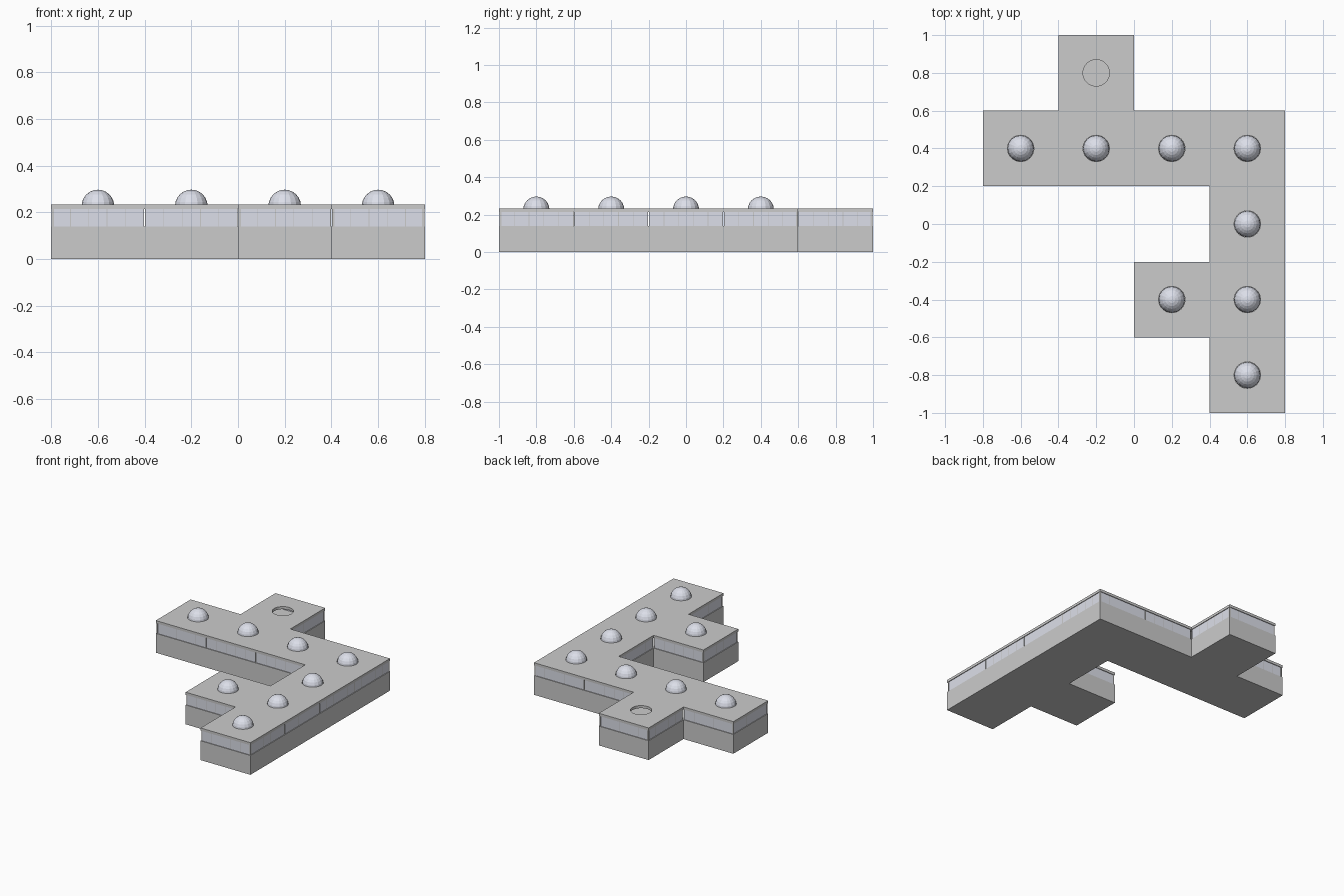
import bpy, bmesh
from math import sin, cos, pi
from mathutils import Matrix, Vector

if "Cube" in bpy.data.objects:
    bpy.data.objects.remove(bpy.data.objects["Cube"])

# Square modules on a 0.4 grid (column, row), centres at 0.4*i - 0.2 and 0.4*j
CELL = 0.4
CELLS = [(-1, 1), (0, 1), (1, 1), (2, 1), (2, 0), (1, -1), (2, -1), (2, -2), (0, 2)]
OPEN_CELL = (0, 2)
SIDES = [(1, 0), (0, 1), (-1, 0), (0, -1)]
WALL_TOP, ROOF_LOW, ROOF_TOP = 0.14, 0.214, 0.233
DOME_R, DOME_Z = 0.07, 0.227


def centre(c):
    return Vector((c[0] * CELL - 0.2, c[1] * CELL, 0))


def is_open(c, d):
    return (c[0] + d[0], c[1] + d[1]) not in CELLS


def finish(bm, name, mat=None):
    bmesh.ops.remove_doubles(bm, verts=bm.verts, dist=1e-5)
    bmesh.ops.recalc_face_normals(bm, faces=bm.faces)
    mesh = bpy.data.meshes.new(name)
    bm.to_mesh(mesh)
    bm.free()
    ob = bpy.data.objects.new(name, mesh)
    bpy.context.collection.objects.link(ob)
    if mat:
        mesh.materials.append(mat)
    return ob


def add_box(bm, loc, size):
    m = Matrix.Translation(loc) @ Matrix.Diagonal((*size, 1))
    bmesh.ops.create_cube(bm, size=1, matrix=m)


glass = bpy.data.materials.new("pale_glass")
glass.diffuse_color = (0.72, 0.74, 0.82, 1)
glass.use_nodes = True
glass.node_tree.nodes["Principled BSDF"].inputs["Base Color"].default_value = glass.diffuse_color

# Lower walls: module footprint pulled up
bm = bmesh.new()
for c in CELLS:
    p, h = centre(c), CELL / 2
    bm.faces.new([bm.verts.new(p + Vector((x * h, y * h, 0)))
                  for x, y in ((-1, -1), (1, -1), (1, 1), (-1, 1))])
bmesh.ops.remove_doubles(bm, verts=bm.verts, dist=1e-5)
res = bmesh.ops.extrude_face_region(bm, geom=bm.faces[:], use_keep_orig=True)
for v in [g for g in res["geom"] if isinstance(g, bmesh.types.BMVert)]:
    v.co.z = WALL_TOP
finish(bm, "lower_walls")

# Roof: square plate with a round skylight opening in every module
bm = bmesh.new()
N = 32
for c in CELLS:
    p = centre(c)
    ring = []
    for k in range(N):
        a = 2 * pi * k / N
        d = Vector((cos(a), sin(a), 0))
        edge = d * (CELL / 2 / max(abs(d.x), abs(d.y)))
        ring.append([bm.verts.new(p + q + Vector((0, 0, z)))
                     for q in (d * DOME_R, edge) for z in (ROOF_LOW, ROOF_TOP)])
    for k in range(N):
        a, b = ring[k], ring[(k + 1) % N]
        for i, j in ((0, 2), (3, 1), (1, 0)):
            bm.faces.new((a[i], a[j], b[j], b[i]))
        side = SIDES[((k + N // 8) // (N // 4)) % 4]
        if is_open(c, side):
            bm.faces.new((a[2], a[3], b[3], b[2]))
finish(bm, "roof_plate")

# Window band: five panes on every exposed module side, with thin posts
panes, posts = bmesh.new(), bmesh.new()
zc, zh = (WALL_TOP + ROOF_LOW) / 2, ROOF_LOW - WALL_TOP
for c in CELLS:
    for d in SIDES:
        if not is_open(c, d):
            continue
        n = Vector((d[0], d[1], 0))
        t = Vector((-d[1], d[0], 0))

        def size(along, deep):
            return (along, deep, zh) if d[1] else (deep, along, zh)
        base = centre(c) + Vector((0, 0, zc))
        for k in range(5):
            add_box(panes, base + n * 0.191 + t * (k - 2) * 0.0785, size(0.0755, 0.008))
        for k in range(6):
            add_box(posts, base + n * 0.191 + t * (k - 2.5) * 0.0785, size(0.003, 0.008))
finish(panes, "window_panes", glass)
finish(posts, "window_posts")

# Skylight domes on all modules but the open one
for c in CELLS:
    if c == OPEN_CELL:
        continue
    bm = bmesh.new()
    bmesh.ops.create_uvsphere(bm, u_segments=16, v_segments=12, radius=DOME_R,
                              matrix=Matrix.Translation(centre(c) + Vector((0, 0, DOME_Z))))
    low = [v for v in bm.verts if v.co.z < DOME_Z - 0.02]
    bmesh.ops.delete(bm, geom=low, context="VERTS")
    finish(bm, "skylight_dome", glass)
